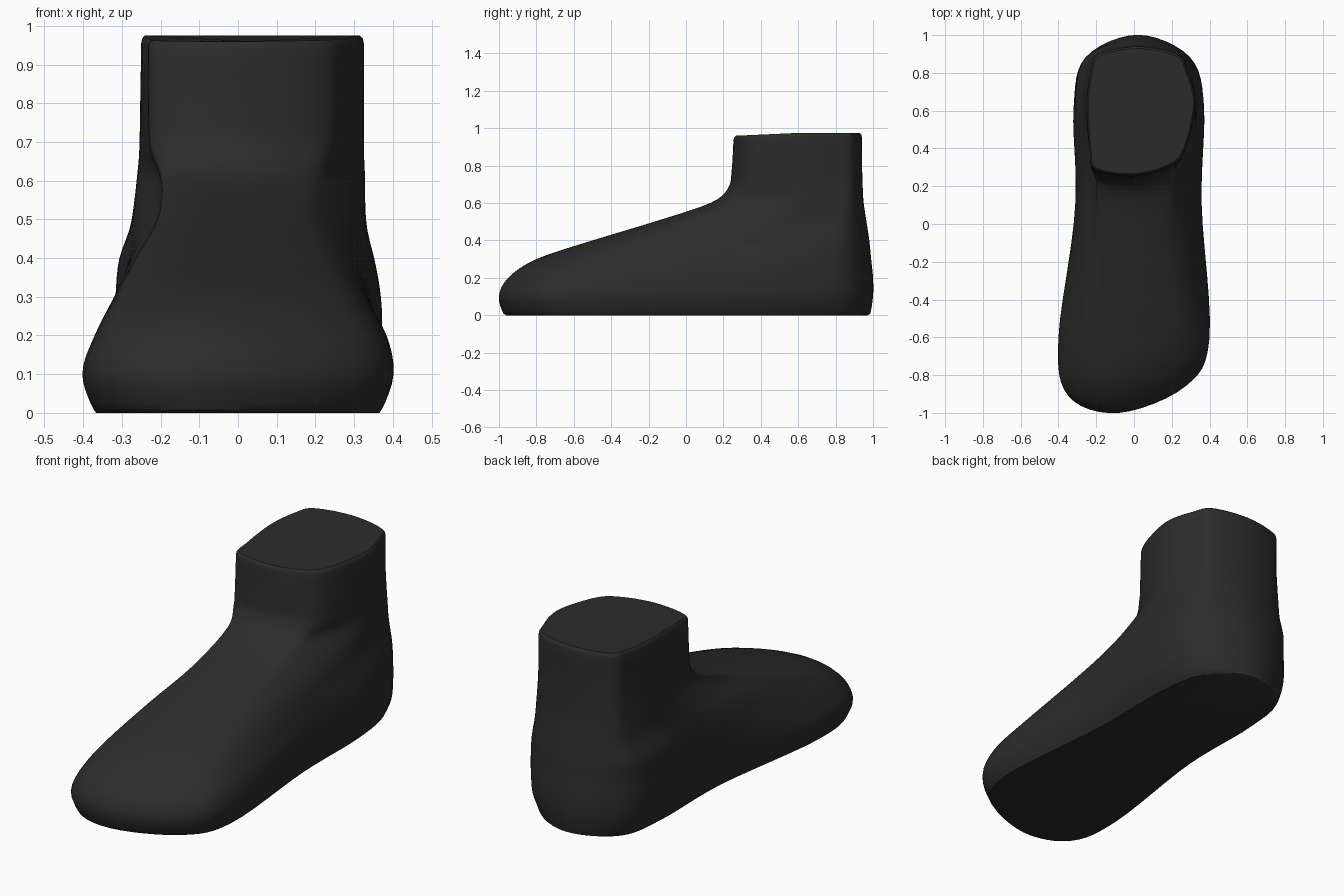
import bpy, bmesh
from mathutils import Vector

if "Cube" in bpy.data.objects:
    bpy.data.objects.remove(bpy.data.objects["Cube"])

# Horizontal slices of the foot form, bottom to top:
# z, toe y, heel y, toe-tip x, forefoot left/right, waist left/right, heel left/right
SLICES = [
    (0.00, -0.975, 0.985, -0.08, -0.370, 0.370, -0.280, 0.320, -0.275, 0.315),
    (0.10, -1.000, 1.000, -0.08, -0.400, 0.400, -0.305, 0.355, -0.310, 0.360),
    (0.20, -0.950, 1.000, -0.08, -0.370, 0.380, -0.310, 0.355, -0.320, 0.370),
    (0.30, -0.800, 0.990, -0.06, -0.320, 0.320, -0.300, 0.340, -0.315, 0.368),
    (0.40, -0.500, 0.980, -0.03, -0.270, 0.270, -0.285, 0.325, -0.305, 0.350),
    (0.50, -0.170, 0.965, -0.01, -0.215, 0.230, -0.270, 0.322, -0.265, 0.320),
    (0.60, 0.130, 0.950, 0.00, -0.205, 0.230, -0.260, 0.325, -0.245, 0.300),
    (0.68, 0.225, 0.945, 0.00, -0.230, 0.260, -0.255, 0.325, -0.235, 0.290),
    (0.78, 0.245, 0.942, 0.00, -0.235, 0.268, -0.253, 0.325, -0.230, 0.285),
    (0.955, 0.255, 0.940, 0.00, -0.235, 0.270, -0.250, 0.325, -0.230, 0.285),
]


def catmull(p0, p1, p2, p3, t):
    return 0.5 * (2 * p1 + (p2 - p0) * t + (2 * p0 - 5 * p1 + 4 * p2 - p3) * t * t
                  + (3 * p1 - p0 - 3 * p2 + p3) * t ** 3)


def blend_slices(steps):
    n = len(SLICES)
    vs = [Vector(s) for s in SLICES]
    for i in range(n - 1):
        a = vs[i - 1] if i else vs[0] * 2 - vs[1]
        d = vs[i + 2] if i + 2 < n else vs[-1] * 2 - vs[-2]
        for k in range(steps):
            yield catmull(a, vs[i], vs[i + 1], d, k / steps)
    yield vs[-1]


def outline(s, steps=6):
    z, yf, yb, tip, lf, rf, lm, rm, lh, rh = s
    pts = [(tip, 0), (rf * 0.68, 0.07), (rf, 0.2), (rm, 0.55), (rh, 0.8), (rh * 0.8, 0.94),
           (0.02, 1), (lh * 0.8, 0.94), (lh, 0.8), (lm, 0.55), (lf, 0.2), (lf * 0.87, 0.045)]
    pts = [Vector((x, yf + (yb - yf) * t, z)) for x, t in pts]
    n = len(pts)
    return [catmull(pts[i - 1], pts[i], pts[(i + 1) % n], pts[(i + 2) % n], k / steps)
            for i in range(n) for k in range(steps)]


def inset(ring, scale, dz):
    c = sum(ring, Vector()) / len(ring)
    return [Vector((c.x + (p.x - c.x) * scale, c.y + (p.y - c.y) * scale, p.z + dz)) for p in ring]


# Loft the slices, with softened rims at the sole and the ankle opening
rings = [outline(s) for s in blend_slices(4)]
for p in rings[0]:
    p.z = 0.008
rings.insert(0, inset(rings[0], 0.985, -0.008))
rings.append(inset(rings[-1], 0.992, 0.012))
rings.append(inset(rings[-1], 0.975, 0.008))
for ring in rings[-3:]:
    for p in ring:
        p.z -= 0.016 * max(0, min(1, (0.6 - p.y) / 0.35))

bm = bmesh.new()
loops = [[bm.verts.new(p) for p in r] for r in rings]
n = len(loops[0])
for lo, hi in zip(loops, loops[1:]):
    for i in range(n):
        j = (i + 1) % n
        bm.faces.new((lo[i], lo[j], hi[j], hi[i]))
bm.faces.new(loops[0][::-1])
bm.faces.new(loops[-1])
bmesh.ops.recalc_face_normals(bm, faces=bm.faces)
mesh = bpy.data.meshes.new("foot_form")
bm.to_mesh(mesh)
bm.free()

foot = bpy.data.objects.new("foot_form", mesh)
bpy.context.collection.objects.link(foot)
mat = bpy.data.materials.new("dark_rubber")
mat.diffuse_color = (0.025, 0.025, 0.025, 1)
mat.use_nodes = True
mat.node_tree.nodes["Principled BSDF"].inputs["Base Color"].default_value = mat.diffuse_color
mesh.materials.append(mat)

# Smooth shading with crisp sole and top rims
bpy.context.view_layer.objects.active = foot
foot.select_set(True)
bpy.ops.object.shade_smooth_by_angle(angle=0.6)
